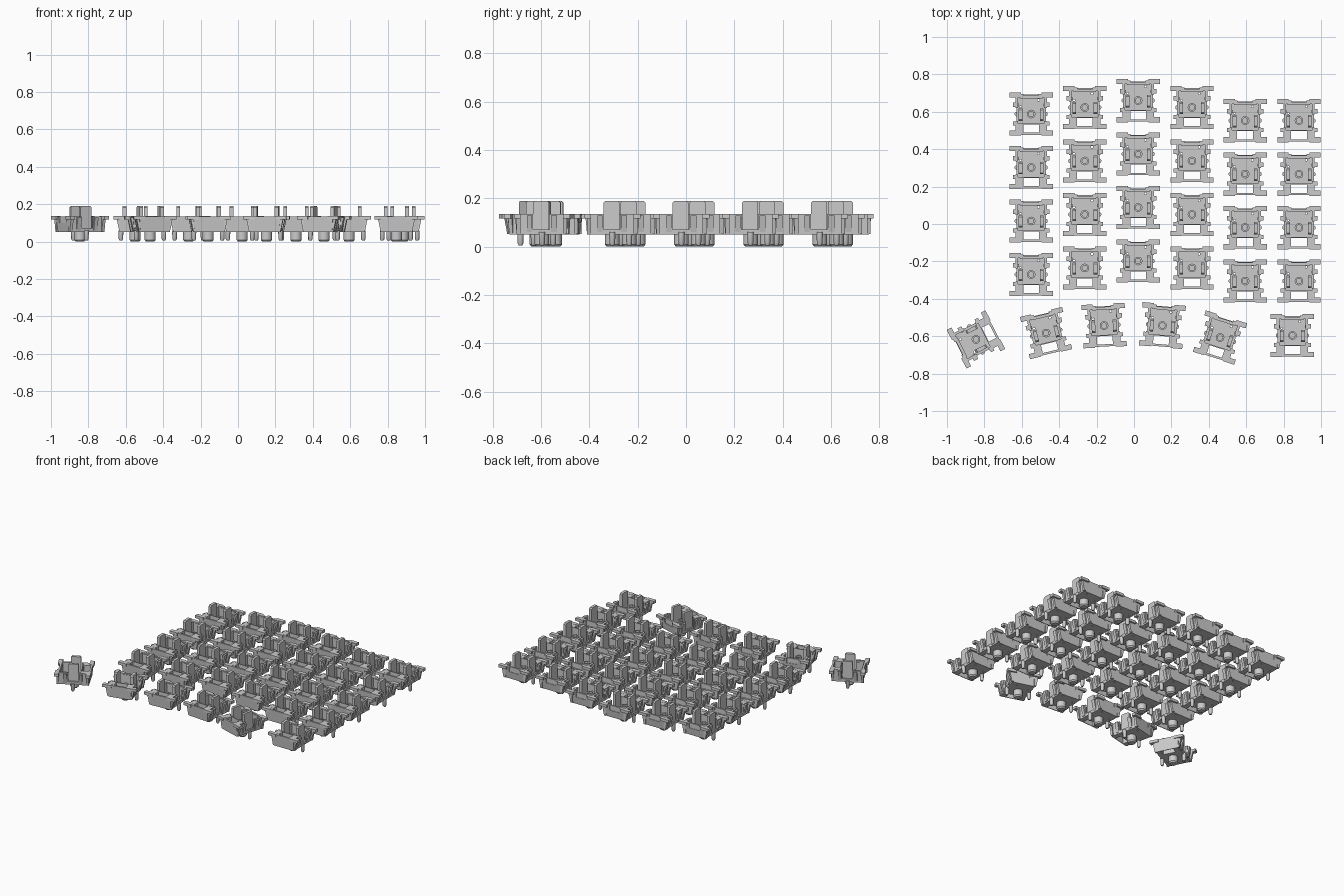
import bpy, bmesh, math
from mathutils import Matrix

if "Cube" in bpy.data.objects:
    bpy.data.objects.remove(bpy.data.objects["Cube"])


def block(bm, x0, x1, y0, y1, z0, z1, low=None):
    """Box; low=(x0,x1,y0,y1) gives a different bottom outline for a taper."""
    lx0, lx1, ly0, ly1 = low or (x0, x1, y0, y1)
    b = [bm.verts.new(p) for p in ((lx0, ly0, z0), (lx1, ly0, z0), (lx1, ly1, z0), (lx0, ly1, z0))]
    t = [bm.verts.new(p) for p in ((x0, y0, z1), (x1, y0, z1), (x1, y1, z1), (x0, y1, z1))]
    bm.faces.new(b[::-1])
    bm.faces.new(t)
    for i in range(4):
        j = (i + 1) % 4
        bm.faces.new((b[i], b[j], t[j], t[i]))


def lathe(bm, profile, x=0, y=0, n=20):
    """Revolve an (r, z) profile around a vertical axis."""
    rings = [[bm.verts.new((x + r * math.cos(2 * math.pi * i / n),
                            y + r * math.sin(2 * math.pi * i / n), z)) for i in range(n)]
             for r, z in profile]
    for a, b in zip(rings, rings[1:]):
        for i in range(n):
            j = (i + 1) % n
            bm.faces.new((a[i], a[j], b[j], b[i]))
    bm.faces.new(rings[0][::-1])
    bm.faces.new(rings[-1])


def side_plate(bm, x0, x1, y0, y1, z0, z1, c):
    """Upright plate whose two upper corners are clipped."""
    pts = [(y0, z0), (y1, z0), (y1, z1 - c), (y1 - c, z1), (y0 + c, z1), (y0, z1 - c)]
    a = [bm.verts.new((x0, y, z)) for y, z in pts]
    b = [bm.verts.new((x1, y, z)) for y, z in pts]
    bm.faces.new(a[::-1])
    bm.faces.new(b)
    for i in range(6):
        j = (i + 1) % 6
        bm.faces.new((a[i], a[j], b[j], b[i]))


def make_object(name, bm):
    bmesh.ops.recalc_face_normals(bm, faces=bm.faces)
    me = bpy.data.meshes.new(name)
    bm.to_mesh(me)
    bm.free()
    ob = bpy.data.objects.new(name, me)
    bpy.context.collection.objects.link(ob)
    return ob


# housing shell: tapered tub
bm = bmesh.new()
block(bm, -.084, .084, -.112, .108, .05, .135, (-.078, .078, -.104, .096))
shell = make_object("shell_blank", bm)

# cutters: cavity, front slot, side notches, contact holes, rear recess
cuts = [(-.07, .07, -.05, .088, .068, .2),
        (-.042, .042, -.1, -.056, 0, .2),
        (.06, .2, -.037, .032, .072, .2),
        (-.2, -.06, -.037, .032, .072, .2),
        (-.062, -.052, .034, .042, 0, .1),
        (.034, .044, .07, .08, 0, .1),
        (-.04, .04, .1, .2, .1, .2)]
cutters = []
for i, c in enumerate(cuts):
    bm = bmesh.new()
    block(bm, *c)
    cutter = make_object("cutter_%d" % i, bm)
    cutter.hide_render = True
    mod = shell.modifiers.new("cut", 'BOOLEAN')
    mod.object, mod.operation, mod.solver = cutter, 'DIFFERENCE', 'EXACT'
    cutters.append(cutter)
dg = bpy.context.evaluated_depsgraph_get()
cut_mesh = bpy.data.meshes.new_from_object(shell.evaluated_get(dg))
for ob in cutters + [shell]:
    bpy.data.objects.remove(ob)

# remaining parts of one switch base
bm = bmesh.new()
for s in (-1, 1):
    def sx(a, b):
        return (a, b) if s > 0 else (-b, -a)
    # corner wings and their tapered supports
    for y0, y1 in ((.088, .116), (-.116, -.088)):
        block(bm, *sx(.055, .116), y0, y1, .117, .136)
        y0, y1 = (y0, y1 - .012) if y0 > 0 else (y0 + .012, y1)
        block(bm, *sx(.07, .098), y0, y1, .052, .118, (*sx(.07, .084), y0, y1))
    # side ribs
    for y0, y1 in ((.037, .062), (-.062, -.041)):
        block(bm, *sx(.075, .098), y0, y1, .06, .13, (*sx(.075, .082), y0, y1))
    # tall guide plates
    side_plate(bm, *sx(.047, .067), -.036, .03, .06, .19, .008)
    # locating pins
    lathe(bm, [(.007, .005), (.012, .014), (.013, .06)], s * .076, 0, 12)
    # short inner clips
    block(bm, *sx(.066, .074), .04, .056, .06, .125)
# centre post below, open barrel above
lathe(bm, [(.022, 0), (.03, .009), (.03, .06)])
lathe(bm, [(.023, .06), (.023, .105), (.014, .105), (.014, .062)])
# rear lip
block(bm, -.06, .06, .084, .094, .06, .13)
bmesh.ops.recalc_face_normals(bm, faces=bm.faces)
bm.from_mesh(cut_mesh)
base = make_object("switch_base", bm)
mesh = base.data
bpy.data.objects.remove(base)

# placements: staggered columns, then the fanned front row
places = []
for col, (x, y) in enumerate(((-.55, .588), (-.263, .623), (.022, .66),
                              (.31, .623), (.594, .553), (.882, .553))):
    for row in range(4):
        places.append(("column_%d_row_%d" % (col + 1, row + 1), x, y - .286 * row, 0))
for i, (x, y, a) in enumerate(((-.845, -.617, 117), (-.47, -.583, 13.5), (-.16, -.543, 3),
                               (.152, -.543, -5), (.46, -.607, -17.5), (.847, -.596, 0))):
    places.append(("front_row_%d" % (i + 1), x, y, a))
for name, x, y, a in places:
    ob = bpy.data.objects.new("switch_base_" + name, mesh)
    ob.matrix_world = Matrix.Translation((x, y, 0)) @ Matrix.Rotation(math.radians(a), 4, 'Z')
    bpy.context.collection.objects.link(ob)
    if name == "column_1_row_1":
        bpy.context.view_layer.objects.active = ob
        ob.select_set(True)
        bpy.ops.object.shade_smooth_by_angle(angle=math.radians(30))
